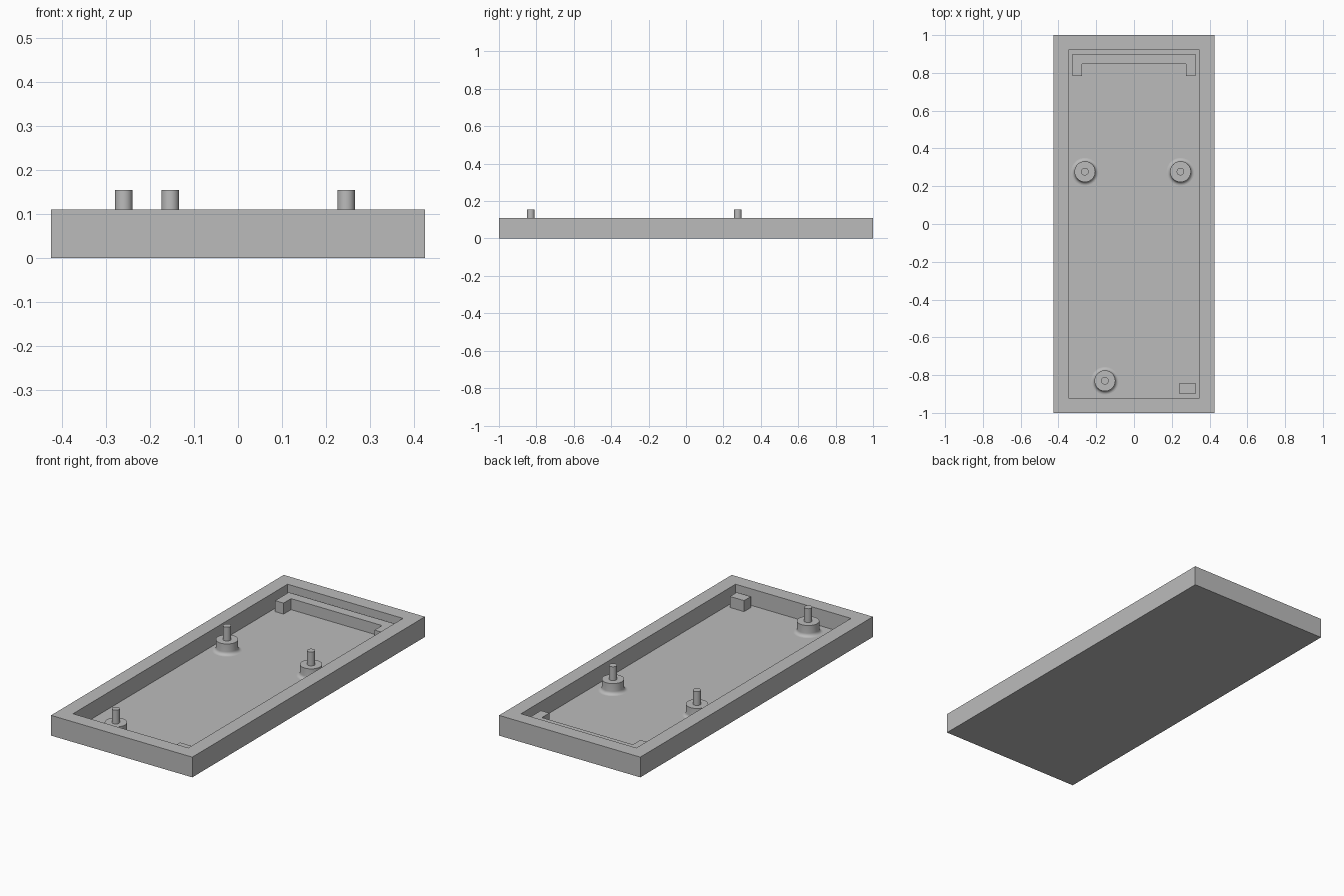
import bpy, bmesh, math

if "Cube" in bpy.data.objects:
    bpy.data.objects.remove(bpy.data.objects["Cube"])

HALF_X, HALF_Y, HEIGHT = 0.425, 1.0, 0.11
WALL, FLOOR, STEP = 0.11, 0.02, 0.08
SINK = 0.01  # how far fittings are embedded in the tray

grey = bpy.data.materials.new("light grey")
grey.diffuse_color = (0.5, 0.5, 0.5, 1)
grey.use_nodes = True
grey.node_tree.nodes["Principled BSDF"].inputs["Base Color"].default_value = grey.diffuse_color


def finish(name, bm):
    bmesh.ops.recalc_face_normals(bm, faces=bm.faces)
    mesh = bpy.data.meshes.new(name)
    bm.to_mesh(mesh)
    bm.free()
    mesh.materials.append(grey)
    obj = bpy.data.objects.new(name, mesh)
    bpy.context.collection.objects.link(obj)
    return obj


def prism(bm, outline, z0, z1):
    face = bm.faces.new([bm.verts.new((x, y, z0)) for x, y in outline])
    ext = bmesh.ops.extrude_face_region(bm, geom=[face], use_keep_orig=True)
    top = [g for g in ext["geom"] if isinstance(g, bmesh.types.BMVert)]
    bmesh.ops.translate(bm, verts=top, vec=(0, 0, z1 - z0))


# Tray: a box whose top is inset and sunk to form the cavity
bm = bmesh.new()
prism(bm, [(-HALF_X, -HALF_Y), (HALF_X, -HALF_Y), (HALF_X, HALF_Y), (-HALF_X, HALF_Y)], 0, HEIGHT)
bmesh.ops.recalc_face_normals(bm, faces=bm.faces)
top = max(bm.faces, key=lambda f: f.calc_center_median().z)
bmesh.ops.inset_region(bm, faces=[top], thickness=WALL)
low = bmesh.ops.extrude_face_region(bm, geom=[top])["geom"]
bmesh.ops.translate(bm, verts=[g for g in low if isinstance(g, bmesh.types.BMVert)],
                    vec=(0, 0, FLOOR - HEIGHT))
if top.is_valid:
    bmesh.ops.delete(bm, geom=[top], context='FACES_ONLY')
finish("tray", bm)

# U-shaped ledge along the back of the cavity
ix, iy = HALF_X - WALL + SINK, HALF_Y - WALL + SINK
bm = bmesh.new()
prism(bm, [(-ix, iy), (-ix, 0.783), (-0.274, 0.783), (-0.274, 0.847),
           (0.274, 0.847), (0.274, 0.783), (ix, 0.783), (ix, iy)], FLOOR - SINK, STEP)
finish("back_ledge", bm)

# Small support block in the front right corner
bm = bmesh.new()
prism(bm, [(0.24, -iy), (ix, -iy), (ix, -0.842), (0.24, -0.842)], FLOOR - SINK, STEP)
finish("corner_block", bm)

# Standoffs: filleted boss with a locating pin, turned from one profile
BOSS, FILLET, PIN, PIN_TOP = 0.055, 0.018, 0.02, 0.155
profile = [(BOSS + FILLET, FLOOR - SINK)]
for i in range(7):
    a = math.radians(15 * i)
    profile.append((BOSS + FILLET * (1 - math.sin(a)), FLOOR + FILLET * (1 - math.cos(a))))
profile += [(BOSS, STEP), (PIN, STEP), (PIN, PIN_TOP), (0, PIN_TOP)]

for name, x, y in [("standoff_left", -0.26, 0.277), ("standoff_right", 0.246, 0.277),
                   ("standoff_front", -0.154, -0.83)]:
    bm = bmesh.new()
    verts = [bm.verts.new((r, 0, z)) for r, z in profile]
    edges = [bm.edges.new(pair) for pair in zip(verts, verts[1:])]
    bmesh.ops.spin(bm, geom=verts + edges, cent=(0, 0, 0), axis=(0, 0, 1),
                   angle=math.tau, steps=48, use_duplicate=False)
    bmesh.ops.remove_doubles(bm, verts=bm.verts, dist=1e-5)
    obj = finish(name, bm)
    obj.location = (x, y, 0)
    bpy.ops.object.select_all(action='DESELECT')
    obj.select_set(True)
    bpy.context.view_layer.objects.active = obj
    bpy.ops.object.shade_smooth_by_angle(angle=math.radians(30))
